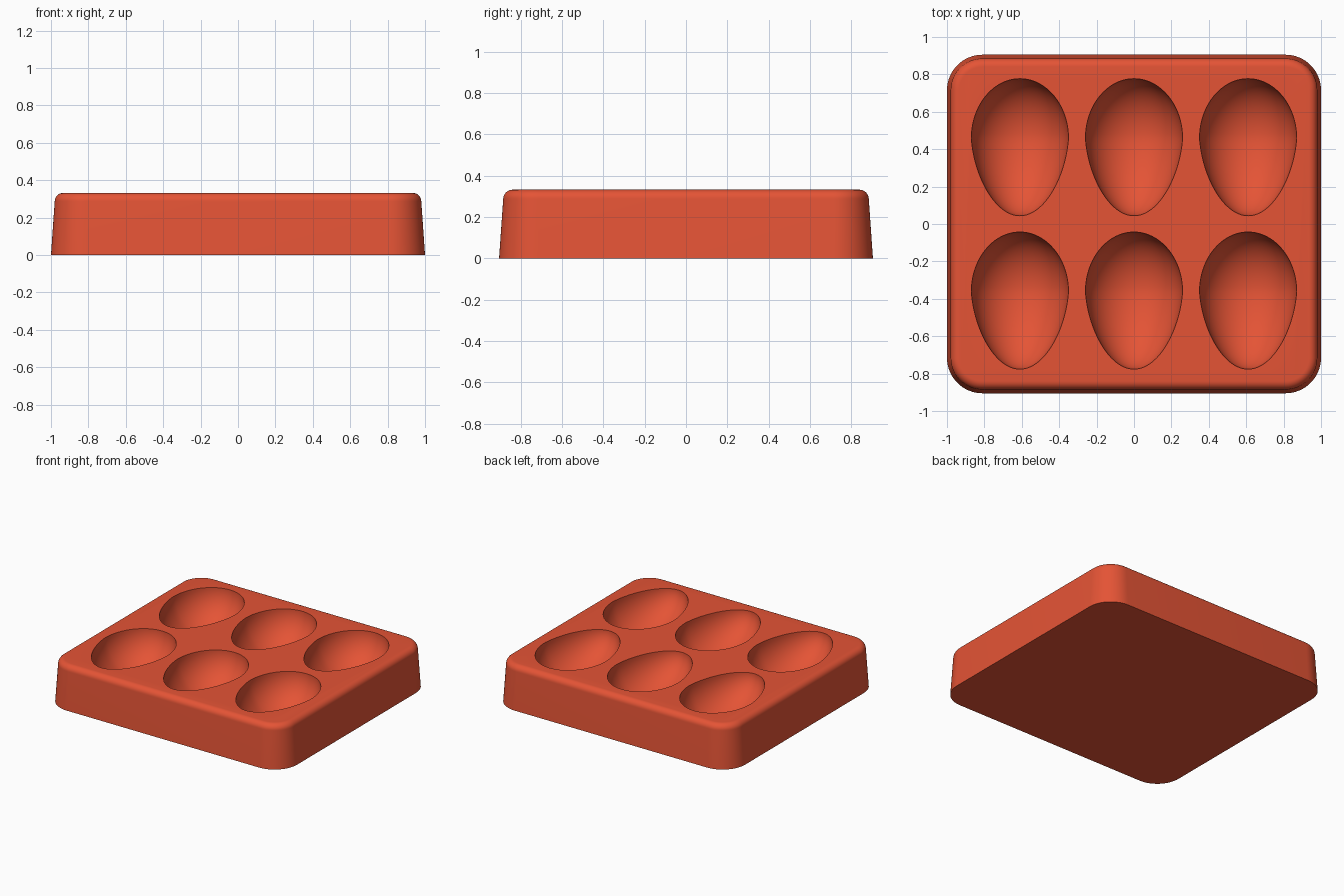
import bpy, bmesh, math
from mathutils import Matrix

old = bpy.data.objects.get("Cube")
if old:
    bpy.data.objects.remove(old, do_unlink=True)

HALF_X, HALF_Y, HEIGHT = 1.0, 0.905, 0.332
CORNER, EDGE, TAPER = 0.19, 0.045, 0.02
CORNER_STEPS, EDGE_STEPS = 16, 8

# Single terracotta red material
red = bpy.data.materials.new("terracotta_red")
red.use_nodes = True
colour = (0.78, 0.088, 0.036, 1)
red.diffuse_color = colour
red.node_tree.nodes["Principled BSDF"].inputs["Base Color"].default_value = colour


def make_object(name, bm):
    bmesh.ops.recalc_face_normals(bm, faces=bm.faces)
    mesh = bpy.data.meshes.new(name)
    bm.to_mesh(mesh)
    bm.free()
    mesh.materials.append(red)
    obj = bpy.data.objects.new(name, mesh)
    bpy.context.collection.objects.link(obj)
    return obj


def rounded_ring(bm, inset, z):
    """Rounded rectangle outline, inset from the base outline."""
    r = CORNER - inset
    verts = []
    for k, (sx, sy) in enumerate([(1, 1), (-1, 1), (-1, -1), (1, -1)]):
        for i in range(CORNER_STEPS + 1):
            a = (k + i / CORNER_STEPS) * math.pi / 2
            verts.append(bm.verts.new((sx * (HALF_X - CORNER) + r * math.cos(a),
                                       sy * (HALF_Y - CORNER) + r * math.sin(a), z)))
    return verts


# Tray block: tapered walls and a rounded top edge
bm = bmesh.new()
rings = [rounded_ring(bm, 0, 0)]
for i in range(EDGE_STEPS + 1):
    a = i / EDGE_STEPS * math.pi / 2
    rings.append(rounded_ring(bm, TAPER + EDGE * (1 - math.cos(a)),
                              HEIGHT - EDGE * (1 - math.sin(a))))
for low, high in zip(rings, rings[1:]):
    for i in range(len(low)):
        j = (i + 1) % len(low)
        bm.faces.new((low[i], low[j], high[j], high[i]))
bm.faces.new(rings[0])
bm.faces.new(rings[-1])
tray = make_object("egg_tray", bm)


def add_egg(bm, x, y):
    """Egg with its blunt end to the back and its narrow end to the front."""
    turn = Matrix.Rotation(math.pi / 2, 4, "X")
    egg = bmesh.ops.create_uvsphere(bm, u_segments=64, v_segments=40, radius=1, matrix=turn)
    for v in egg["verts"]:
        s = v.co.y
        length = 0.32 if s > 0 else 0.413
        girth = 0.26 * (1 + 0.12 * min(s, 0))
        v.co = (x + girth * v.co.x, y + length * s, HEIGHT + 0.001 + girth * v.co.z)


# All six pockets, cut in one go
bm = bmesh.new()
for x in (-0.61, 0, 0.61):
    for y in (-0.363, 0.457):
        add_egg(bm, x, y)
cutter = make_object("pocket_cutter", bm)
cutter.hide_render = True
mod = tray.modifiers.new("pockets", "BOOLEAN")
mod.operation = "DIFFERENCE"
mod.solver = "EXACT"
mod.object = cutter
bpy.context.view_layer.update()
bpy.context.view_layer.objects.active = tray
bpy.ops.object.modifier_apply(modifier=mod.name)
bpy.data.objects.remove(cutter, do_unlink=True)

# Smooth shading with crisp rims
bpy.ops.object.select_all(action="DESELECT")
tray.select_set(True)
bpy.ops.object.shade_smooth_by_angle(angle=math.radians(35))
